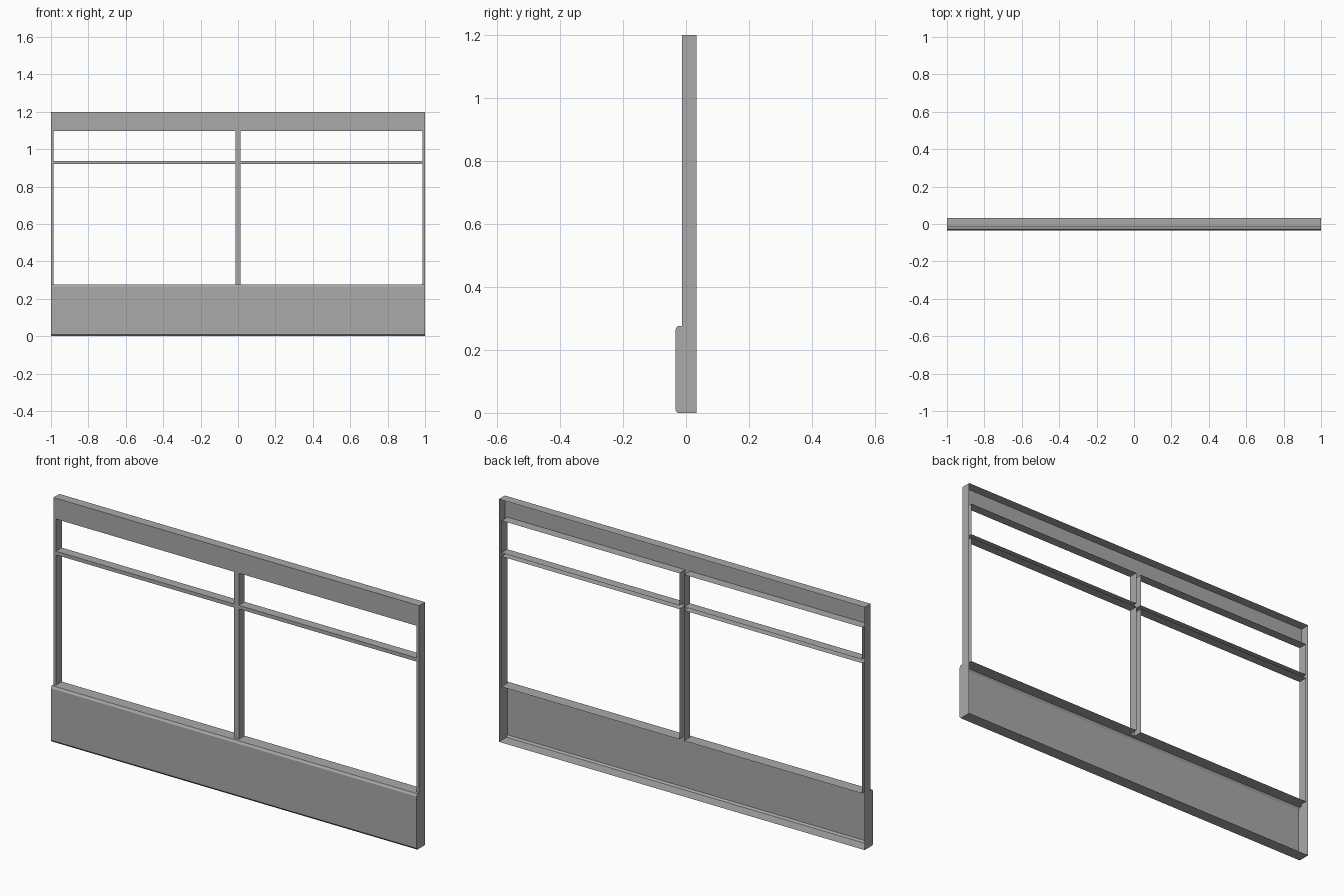
import bpy

cube = bpy.data.objects.get("Cube")
if cube:
    bpy.data.objects.remove(cube, do_unlink=True)

grey = bpy.data.materials.new("plain_grey")
grey.use_nodes = True
grey.diffuse_color = (0.4, 0.4, 0.4, 1)
bsdf = next(n for n in grey.node_tree.nodes if n.type == "BSDF_PRINCIPLED")
bsdf.inputs["Base Color"].default_value = (0.4, 0.4, 0.4, 1)

# Main dimensions
HALF, TOP = 1.0, 1.2
FACE, BACK, BULGE, LIP = -0.013, 0.033, -0.034, -0.027
SILL, HEAD = 0.276, 1.097
BAR_LOW, BAR_HIGH = 0.92, 0.938
POST = 0.0135
SIDE = HALF - POST


def sheet(name, verts, faces):
    mesh = bpy.data.meshes.new(name)
    mesh.from_pydata(verts, [], faces)
    mesh.materials.append(grey)
    obj = bpy.data.objects.new(name, mesh)
    bpy.context.collection.objects.link(obj)
    return obj


def folded_panel(name, profile):
    """Sheet folded along a (y, z) profile, running the full width."""
    n = len(profile)
    verts = [(x, y, z) for x in (-HALF, HALF) for y, z in profile]
    sheet(name, verts, [(i, i + n, i + n + 1, i + 1) for i in range(n - 1)])


def front_strip(name, x0, x1, z0, z1):
    corners = [(x0, FACE, z0), (x1, FACE, z0), (x1, FACE, z1), (x0, FACE, z1)]
    sheet(name, corners, [(0, 1, 2, 3)])


def opening_flange(name, x0, x1, z0, z1):
    """Four walls folded back around a window opening."""
    ring = [(x0, z0), (x1, z0), (x1, z1), (x0, z1)]
    verts = [(x, y, z) for y in (FACE, BACK) for x, z in ring]
    faces = [(i, (i + 1) % 4, (i + 1) % 4 + 4, i + 4) for i in range(4)]
    sheet(name, verts, faces)


# Lower panel bulges forward with chamfered edges; the back stays open
lower = [(BACK, 0), (LIP, 0), (BULGE, 0.009), (BULGE, 0.265),
         (LIP, SILL), (FACE, SILL)]
header = [(FACE, HEAD), (FACE, TOP), (BACK, TOP)]
folded_panel("lower_panel", lower)
folded_panel("header_panel", header)

# Centre post between the openings
front_strip("centre_post", -POST, POST, SILL, HEAD)

# Each half: end wall, side post, transom and two window openings
end_outline = lower + [(FACE, TOP), (BACK, TOP)]
for side, label in ((1, "left"), (-1, "right")):
    wall = [(side * HALF, y, z) for y, z in end_outline]
    order = list(range(len(wall)))
    sheet(label + "_end_wall", wall, [order[::-side]])
    x0, x1 = sorted((side * POST, side * SIDE))
    p0, p1 = sorted((side * SIDE, side * HALF))
    front_strip(label + "_side_post", p0, p1, SILL, HEAD)
    front_strip(label + "_transom", x0, x1, BAR_LOW, BAR_HIGH)
    opening_flange(label + "_main_opening", x0, x1, SILL, BAR_LOW)
    opening_flange(label + "_top_opening", x0, x1, BAR_HIGH, HEAD)
